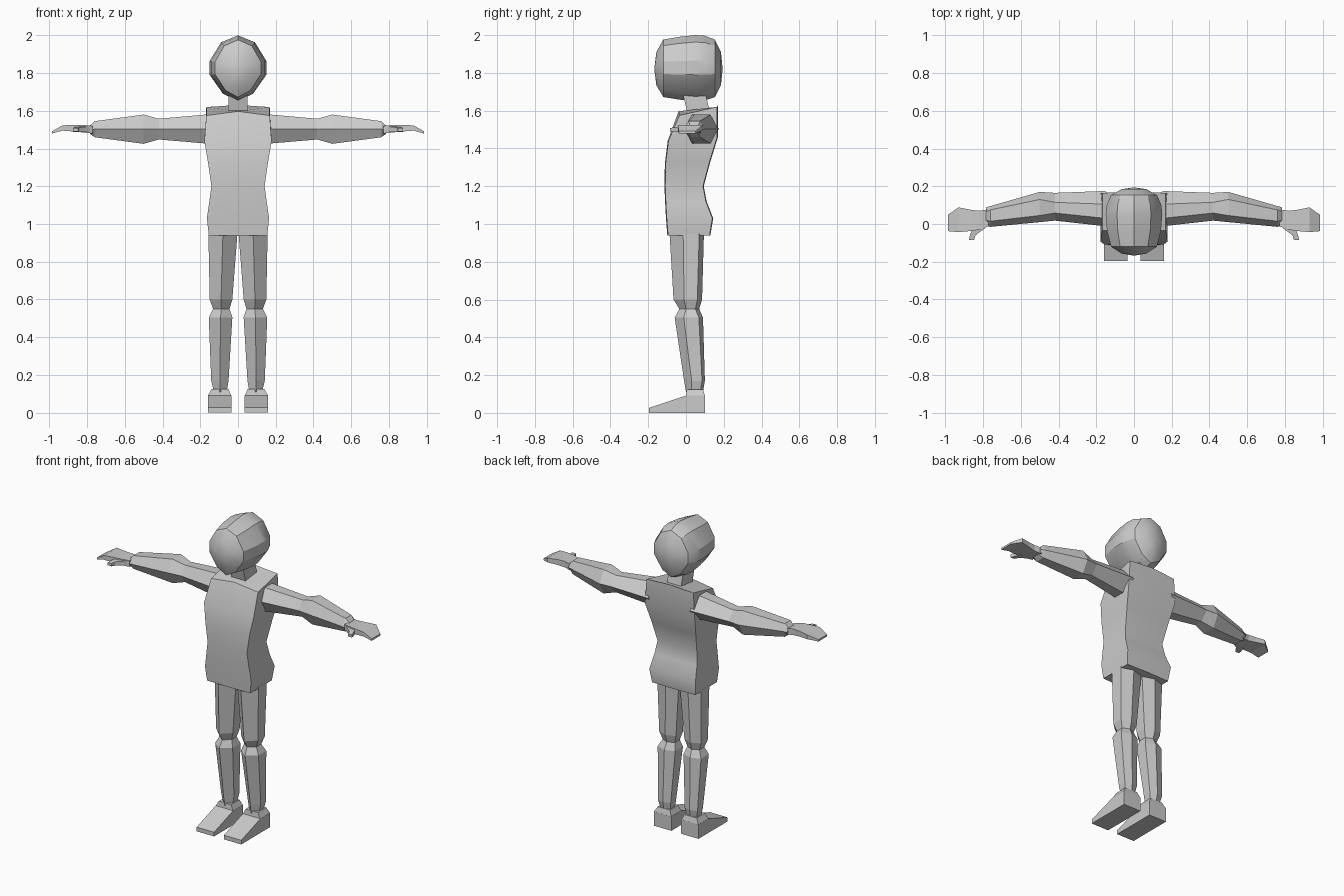
import bpy, bmesh
from mathutils import Vector

if "Cube" in bpy.data.objects:
    bpy.data.objects.remove(bpy.data.objects["Cube"])


def loft(name, rings, mirror=False, smooth=None):
    """Skin a list of equal-length closed rings and cap both ends."""
    bm = bmesh.new()
    rows = [[bm.verts.new(Vector(p)) for p in ring] for ring in rings]
    n = len(rows[0])
    for a, b in zip(rows, rows[1:]):
        for i in range(n):
            j = (i + 1) % n
            bm.faces.new((a[i], a[j], b[j], b[i]))
    bm.faces.new(rows[0][::-1])
    bm.faces.new(rows[-1])
    bmesh.ops.remove_doubles(bm, verts=bm.verts, dist=0.0005)
    bmesh.ops.recalc_face_normals(bm, faces=bm.faces)
    me = bpy.data.meshes.new(name)
    bm.to_mesh(me)
    bm.free()
    ob = bpy.data.objects.new(name, me)
    bpy.context.collection.objects.link(ob)
    if mirror:
        ob.modifiers.new("Mirror", 'MIRROR')
    if smooth:
        bpy.ops.object.select_all(action='DESELECT')
        ob.select_set(True)
        bpy.context.view_layer.objects.active = ob
        bpy.ops.object.shade_smooth_by_angle(angle=smooth)
    return ob


# Hexagonal limb section: points at front and back, flat sides between
def hexagon(f, a, b, k, lo, hi):
    mid = (lo + hi) / 2
    return [(f, mid), (a, hi), (b, hi), (k, mid), (b, lo), (a, lo)]


# Box section
def rect(a0, a1, b0, b1):
    return [(a0, b0), (a1, b0), (a1, b1), (a0, b1)]


# Head: one outline, swollen in the middle and domed front and back
outline = [(0, .18), (.6, .143), (1, .045), (1, -.03), (.53, -.13), (0, -.17),
           (-.53, -.13), (-1, -.03), (-1, .045), (-.6, .143)]
head = []
for y, w, h in [(-.168, 0, 0), (-.157, .065, .5), (-.12, .122, .87),
                (-.035, .143, .95), (.05, .15, 1), (.10, .145, .98),
                (.153, .122, .87), (.185, .065, .5), (.194, 0, 0)]:
    head.append([(u * w, y, 1.82 + v * h) for u, v in outline])
loft("head", head, smooth=0.5)

# Neck: short leaning block
loft("neck", [[(x, y, 1.58) for x, y in rect(-.05, .05, .01, .13)],
              [(x, y, 1.68) for x, y in rect(-.05, .05, -.015, .105)]])

# Torso: half width, front y, back y, front z, back z
torso = []
for w, yf, yb, zf, zb in [(.155, -.095, .125, .94, .94),
                          (.165, -.102, .14, 1.03, 1.03),
                          (.152, -.107, .105, 1.12, 1.12),
                          (.141, -.11, .09, 1.2, 1.2),
                          (.158, -.108, .125, 1.32, 1.33),
                          (.178, -.093, .165, 1.44, 1.46),
                          (.168, -.035, .165, 1.575, 1.62)]:
    rise = .022 if zf > 1.5 else 0
    torso.append([(-w, yf, zf), (0, yf - .004, zf + rise), (w, yf, zf),
                  (w, yb, zb), (0, yb + .004, zb + rise / 2), (-w, yb, zb)])
loft("torso", torso, smooth=0.6)

# Arms: x, then section in y and z
arm = [(.15, -.012, .03, .105, .175, 1.425, 1.582),
       (.42, .018, .058, .115, .165, 1.448, 1.558),
       (.50, .010, .045, .13, .17, 1.425, 1.58),
       (.76, -.015, .015, .075, .095, 1.46, 1.545),
       (.785, -.012, .02, .065, .088, 1.478, 1.522)]
loft("arm", [[(s[0], y, z) for y, z in hexagon(*s[1:])] for s in arm], mirror=True)

# Hands
hand = [(.77, -.012, .078, 1.48, 1.52), (.82, -.03, .07, 1.485, 1.525),
        (.865, -.037, .075, 1.49, 1.525), (.93, -.043, .088, 1.495, 1.523),
        (.985, -.038, .05, 1.48, 1.492)]
loft("hand", [[(s[0], y, z) for y, z in rect(*s[1:])] for s in hand], mirror=True)

# Thumbs
thumb = [(.785, .86, -.02, 1.487, 1.518), (.81, .862, -.037, 1.487, 1.515),
         (.84, .87, -.06, 1.487, 1.512), (.848, .875, -.085, 1.49, 1.508)]
loft("thumb", [[(x, y, z) for x, z in rect(x0, x1, z0, z1)]
               for x0, x1, y, z0, z1 in thumb], mirror=True)

# Legs: z, then section in y and x
leg = [(.95, -.087, -.015, .07, .095, .003, .157),
       (.60, -.066, -.01, .06, .085, .03, .15),
       (.55, -.035, 0, .05, .07, .045, .132),
       (.505, -.06, -.012, .068, .09, .03, .155),
       (.17, -.01, .03, .085, .1, .05, .142),
       (.11, .0, .03, .075, .09, .06, .128)]
loft("leg", [[(x, y, s[0]) for y, x in hexagon(*s[1:])] for s in leg], mirror=True)

# Feet: wedge shoe profile in y and z, with a tapered ankle block
shoe = [(-.195, 0), (.1, 0), (.1, .092), (0, .092), (-.195, .027)]
loft("foot", [[(x, y, z) for y, z in shoe] for x in (.035, .16)], mirror=True)
loft("ankle", [[(x, y, .09) for x, y in rect(.035, .16, 0, .1)],
               [(x, y, .125) for x, y in rect(.052, .14, .004, .09)]], mirror=True)
